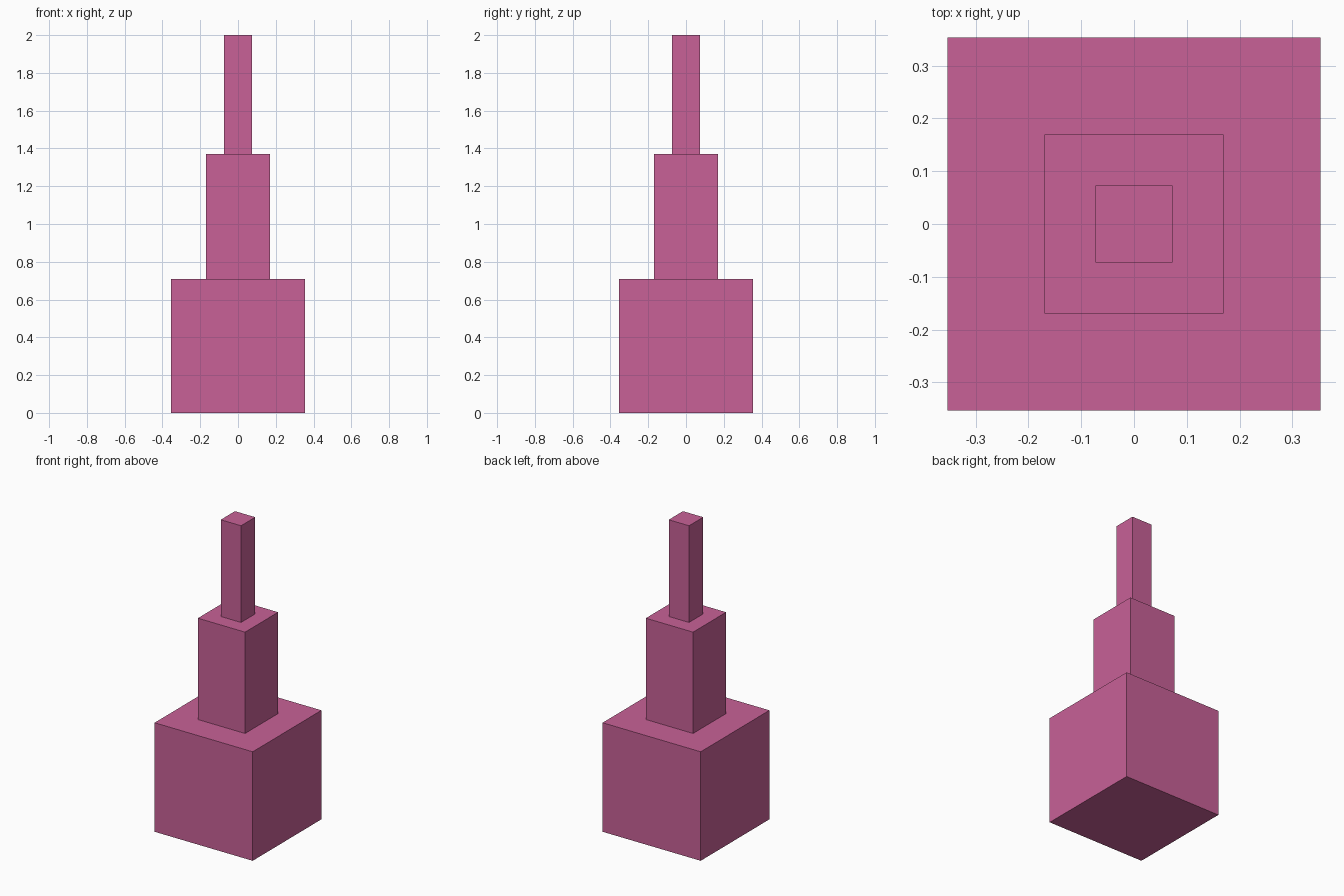
import bpy

if "Cube" in bpy.data.objects:
    bpy.data.objects.remove(bpy.data.objects["Cube"])

# Pink material shared by all tiers
pink = bpy.data.materials.new("pink")
pink.diffuse_color = (0.58, 0.12, 0.31, 1.0)
pink.use_nodes = True
pink.node_tree.nodes["Principled BSDF"].inputs["Base Color"].default_value = pink.diffuse_color


def tier(name, width, bottom, top):
    """Square block centred on the z axis, between two heights."""
    bpy.ops.mesh.primitive_cube_add(size=1, location=(0, 0, (bottom + top) / 2))
    block = bpy.context.object
    block.name = name
    block.scale = (width, width, top - bottom)
    bpy.ops.object.transform_apply(location=False, rotation=False, scale=True)
    block.data.materials.append(pink)


# Three stacked tiers, each narrower than the one below
tier("base_block", 0.707, 0.0, 0.71)
tier("middle_block", 0.34, 0.71, 1.37)
tier("top_post", 0.146, 1.37, 2.0)
